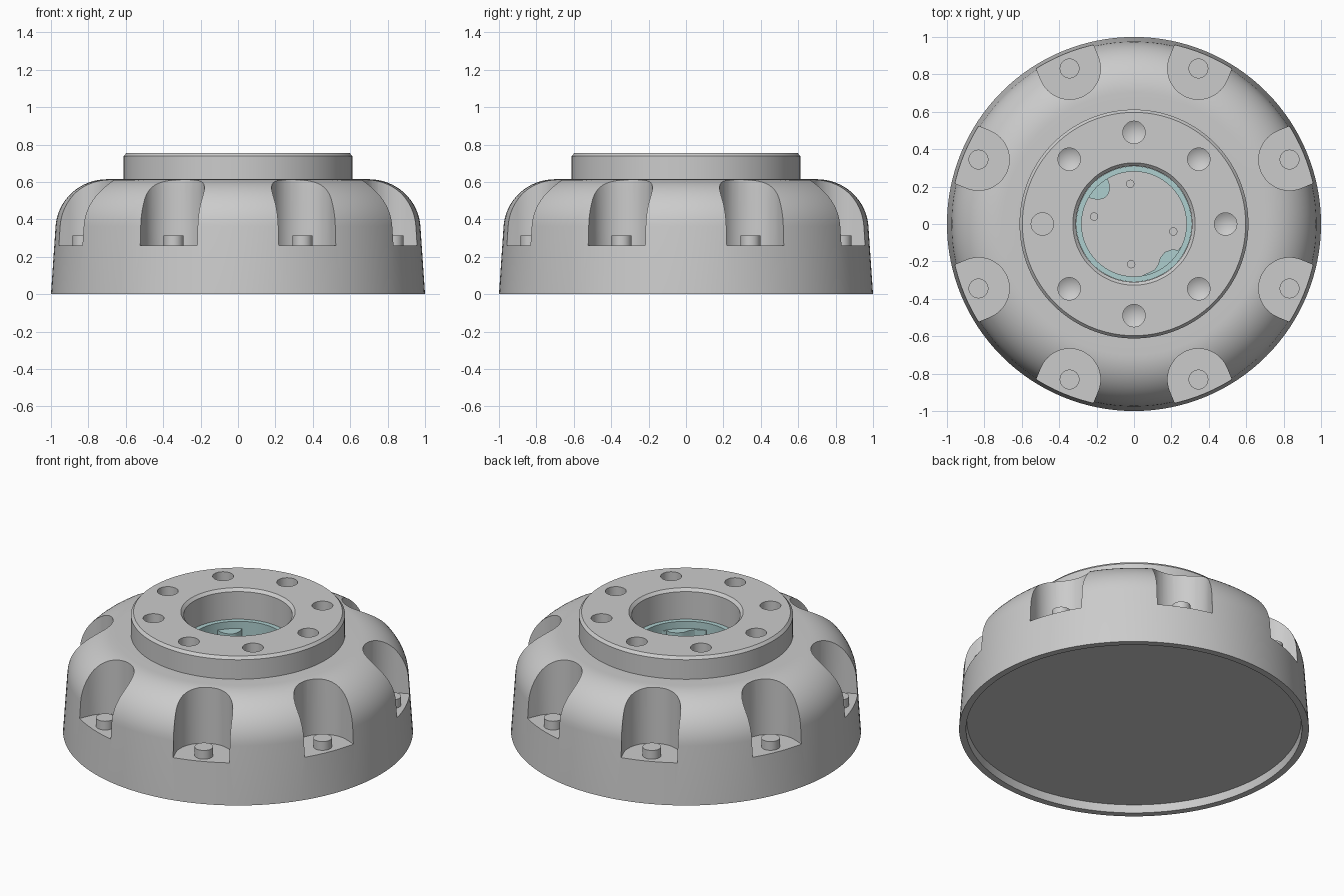
import bpy, bmesh
from math import sin, cos, pi, radians, atan2
from mathutils import Vector, Matrix

if "Cube" in bpy.data.objects:
    bpy.data.objects.remove(bpy.data.objects["Cube"])

SEG = 128
teal = bpy.data.materials.new("pale_teal")
teal.diffuse_color = (0.42, 0.62, 0.62, 1)
teal.use_nodes = True
teal.node_tree.nodes["Principled BSDF"].inputs["Base Color"].default_value = teal.diffuse_color


def finish(bm, name, mat=None):
    bmesh.ops.remove_doubles(bm, verts=bm.verts, dist=1e-5)
    bmesh.ops.recalc_face_normals(bm, faces=bm.faces)
    me = bpy.data.meshes.new(name)
    bm.to_mesh(me)
    bm.free()
    ob = bpy.data.objects.new(name, me)
    bpy.context.collection.objects.link(ob)
    if mat:
        me.materials.append(mat)
    return ob


def smooth(ob):
    bpy.ops.object.select_all(action='DESELECT')
    ob.select_set(True)
    bpy.context.view_layer.objects.active = ob
    bpy.ops.object.shade_smooth_by_angle(angle=radians(30))


def lathe(bm, profile, seg=SEG, at=(0, 0)):
    """Revolve an (r, z) profile around a vertical axis."""
    vs = [bm.verts.new((r, 0, z)) for r, z in profile]
    es = [bm.edges.new(p) for p in zip(vs, vs[1:])]
    ret = bmesh.ops.spin(bm, geom=vs + es, cent=(0, 0, 0), axis=(0, 0, 1),
                         angle=2 * pi, steps=seg)
    new = {v for v in bm.verts if v.index == -1 or v in vs}
    return new


def revolved(name, profile, seg=SEG, at=(0, 0), mat=None):
    bm = bmesh.new()
    lathe(bm, profile, seg)
    bmesh.ops.translate(bm, verts=bm.verts, vec=(at[0], at[1], 0))
    return finish(bm, name, mat)


def prism(name, pts, z0, z1, mat=None):
    bm = bmesh.new()
    f = bm.faces.new([bm.verts.new((x, y, z0)) for x, y in pts])
    top = bmesh.ops.extrude_face_region(bm, geom=[f])["geom"]
    bmesh.ops.translate(bm, vec=(0, 0, z1 - z0),
                        verts=[g for g in top if isinstance(g, bmesh.types.BMVert)])
    return finish(bm, name, mat)


def polar(r, a):
    return r * cos(a), r * sin(a)


# Body: tapered skirt, rounded shoulder, hub, bore and recessed underside
shoulder = [(0.70 + 0.276 * cos(a), 0.345 + 0.27 * sin(a))
            for a in [radians(4 + 86 * i / 16) for i in range(17)]]
profile = [(0, 0.05), (0.955, 0.05), (0.96, 0), (1, 0)] + shoulder + [
    (0.612, 0.615), (0.612, 0.738), (0.597, 0.755), (0.327, 0.755),
    (0.31, 0.738), (0.31, 0.45), (0, 0.45)]
body = revolved("housing_body", profile)

# Cutters: round-ended side pockets and hub holes
cutters = []
for k in range(8):
    a = radians(22.5 + 45 * k)
    arc = [(0.90 + 0.165 * cos(t), 0.165 * sin(t))
           for t in [pi / 2 + pi * i / 24 for i in range(25)]]
    shape = arc + [(1.2, -0.165), (1.2, 0.165)]
    pts = [(x * cos(a) - y * sin(a), x * sin(a) + y * cos(a)) for x, y in shape]
    cutters.append(prism("pocket_cutter", pts, 0.26, 0.9))
    tip = 0.60 if k == 4 else 0.565
    cutters.append(revolved("hole_cutter", [(0, tip), (0.06, 0.60), (0.06, 0.9), (0, 0.9)],
                            32, polar(0.49, radians(45 * k))))
bpy.ops.object.select_all(action='DESELECT')
for c in cutters:
    c.select_set(True)
bpy.context.view_layer.objects.active = cutters[0]
bpy.ops.object.join()
cutter = cutters[0]
cutter.hide_render = True
mod = body.modifiers.new("cut", 'BOOLEAN')
mod.operation = 'DIFFERENCE'
mod.solver = 'EXACT'
mod.object = cutter
bpy.context.view_layer.objects.active = body
bpy.ops.object.modifier_apply(modifier=mod.name)
bpy.data.objects.remove(cutter)
smooth(body)

# Bolt stub in each side pocket
for k in range(8):
    smooth(revolved("pocket_bolt", [(0, 0.25), (0.053, 0.25), (0.053, 0.315), (0, 0.315)],
                    32, polar(0.90, radians(22.5 + 45 * k))))

# Teal liner ring inside the bore
smooth(revolved("bore_liner", [(0.309, 0.45), (0.309, 0.565), (0.28, 0.565),
                               (0.28, 0.45), (0.309, 0.45)], mat=teal))


# Teal lobes growing inward from the liner
def lobe(name, inner):
    a0 = atan2(inner[-1][1], inner[-1][0])
    a1 = atan2(inner[0][1], inner[0][0])
    rim = [polar(0.285, a0 + (a1 - a0) * i / 10) for i in range(11)]
    smooth(prism(name, inner + rim, 0.45, 0.52, teal))


lobe("small_lobe", [(-0.24, 0.14), (-0.22, 0.134), (-0.19, 0.13), (-0.16, 0.137),
                    (-0.14, 0.155), (-0.13, 0.18), (-0.13, 0.21), (-0.14, 0.24)])
lobe("large_lobe", [(0.253, -0.12), (0.235, -0.14), (0.205, -0.135), (0.165, -0.15),
                    (0.14, -0.18), (0.13, -0.215), (0.11, -0.245), (0.05, -0.273)])

# Small pins on the bore floor
for p in [(-0.02, 0.215), (-0.213, 0.04), (0.21, -0.04), (-0.015, -0.215)]:
    smooth(revolved("floor_pin", [(0, 0.44), (0.022, 0.44), (0.022, 0.465), (0, 0.465)], 20, p))
